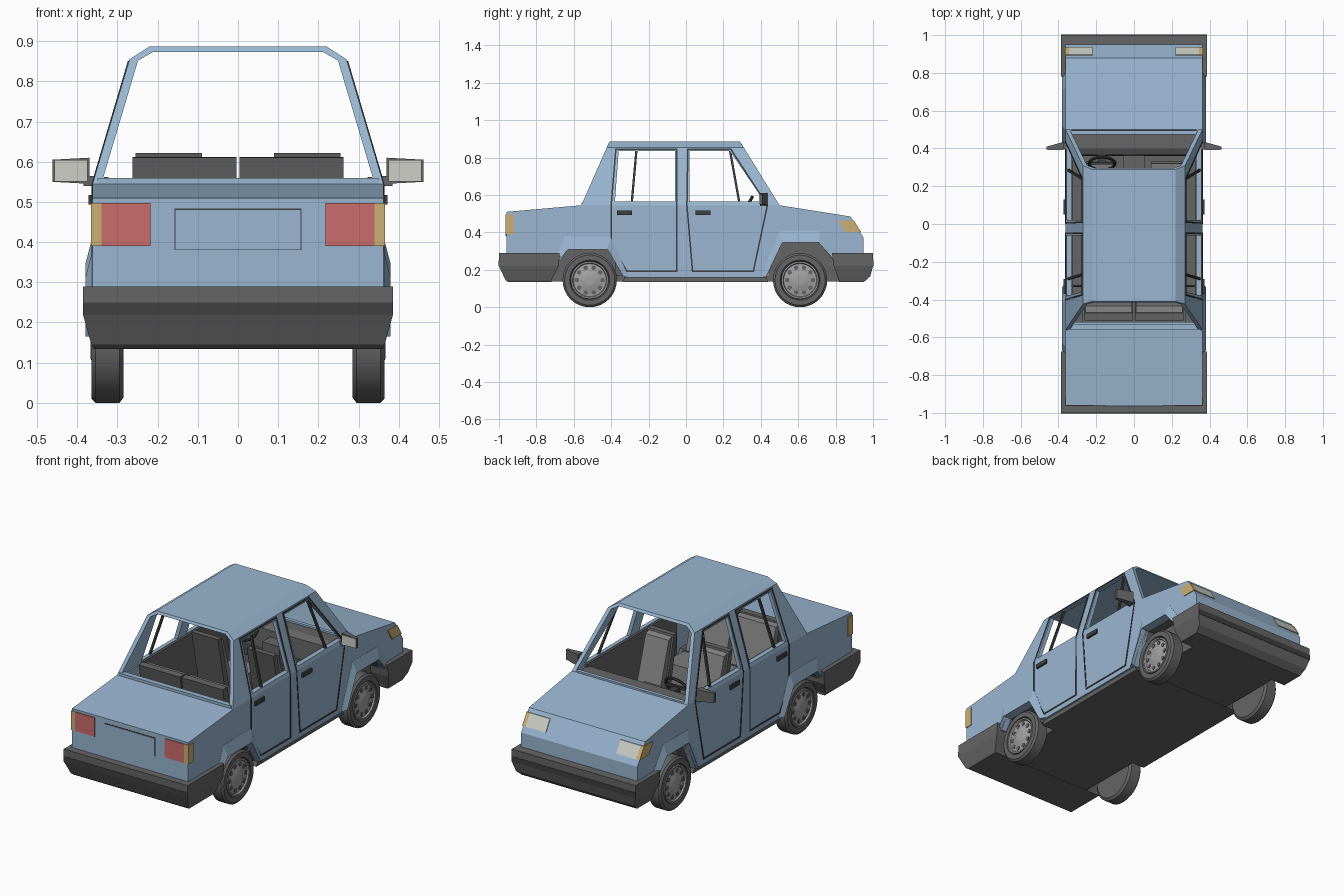
import bpy, bmesh, math
from mathutils import Vector, Matrix

if "Cube" in bpy.data.objects:
    bpy.data.objects.remove(bpy.data.objects["Cube"], do_unlink=True)


def material(name, r, g, b):
    m = bpy.data.materials.new(name)
    m.use_nodes = True
    m.diffuse_color = (r, g, b, 1)
    m.node_tree.nodes["Principled BSDF"].inputs["Base Color"].default_value = (r, g, b, 1)
    return m


BLUE = material("blue paint", .32, .47, .64)
GREY = material("dark grey plastic", .13, .13, .13)
BLACK = material("black trim", .05, .05, .05)
SEAT = material("grey fabric", .22, .22, .22)
HUB = material("light grey metal", .36, .36, .36)
WHITE = material("clear lamp", .62, .62, .58)
RED = material("red lamp", .60, .15, .15)
AMBER = material("amber lamp", .60, .43, .18)


def build(name, mat, solids, smooth=False):
    """Each solid is a list of rings with equal point counts, bridged and capped."""
    bm = bmesh.new()
    for rings in solids:
        rows = [[bm.verts.new(p) for p in ring] for ring in rings]
        n = len(rows[0])
        for a, b in zip(rows, rows[1:]):
            for i in range(n):
                j = (i + 1) % n
                bm.faces.new((a[i], a[j], b[j], b[i]))
        bm.faces.new(rows[0][::-1])
        bm.faces.new(rows[-1])
    bmesh.ops.recalc_face_normals(bm, faces=bm.faces)
    mesh = bpy.data.meshes.new(name)
    bm.to_mesh(mesh)
    bm.free()
    mesh.materials.append(mat)
    ob = bpy.data.objects.new(name, mesh)
    bpy.context.collection.objects.link(ob)
    if smooth:
        bpy.ops.object.select_all(action="DESELECT")
        ob.select_set(True)
        bpy.context.view_layer.objects.active = ob
        bpy.ops.object.shade_smooth_by_angle(angle=math.radians(35))
    return ob


def both(solids):
    flip = [[[(-x, y, z) for x, y, z in r] for r in s] for s in solids]
    return solids + flip


def prism(pts, x0, x1):
    return [[(x, y, z) for y, z in pts] for x in (x0, x1)]


def box(x0, x1, y0, y1, z0, z1):
    return prism([(y0, z0), (y1, z0), (y1, z1), (y0, z1)], x0, x1)


def side_x(z):
    """Outer body surface: upright below the belt line, leaning in above it."""
    return .362 - .297 * max(0, z - .545)


def rear_y(z):
    return -.56 + .441 * (z - .545)


def front_y(z):
    return .5 - .618 * (z - .545)


def panel(pts, out=0, t=.022):
    return [[(side_x(z) + o, y, z) for y, z in pts] for o in (out, out - t)]


def strips(path, w=.008, out=.003, t=.006):
    res = []
    for a, b in zip(path, path[1:]):
        a, b = Vector(a), Vector(b)
        d = (b - a).normalized() * w / 2
        n = Vector((-d.y, d.x))
        res.append(panel([a - d + n, b + d + n, b + d - n, a - d - n], out, t))
    return res


def disc(x, r, cy, cz, n=32):
    return [(x, cy + r * math.cos(k * math.tau / n), cz + r * math.sin(k * math.tau / n))
            for k in range(n)]


# Body sides with wheel openings, and the boot and bonnet blocks
rear_arch = [(-.33, .16), (-.42, .31), (-.63, .31), (-.67, .25)]
front_arch = [(.79, .25), (.71, .345), (.515, .345), (.43, .16)]
wall = [(-.96, .25), (-.96, .51), (-.56, .545), (.5, .545), (.88, .485), (.95, .37),
        (.95, .25)] + front_arch + rear_arch
build("body_sides", BLUE, both([panel(wall, 0, .03)]))
build("boot", BLUE, [prism([(-.96, .25), (-.96, .51), (-.56, .545), (-.52, .545), (-.52, .40),
                            (-.70, .40), (-.70, .25)], -.361, .361)])
build("bonnet", BLUE, [prism([(.95, .25), (.95, .37), (.88, .485), (.5, .545), (.48, .53),
                              (.48, .43), (.80, .43), (.80, .25)], -.361, .361)])

# Cabin frame: pillars, rails and belt line
pillars = [
    [(rear_y(.545), .545), (front_y(.545), .545), (front_y(.565), .565), (rear_y(.565), .565)],
    [(rear_y(.565), .565), (-.38, .565), (-.36, .835), (rear_y(.835), .835)],
    [(-.06, .565), (.02, .565), (.02, .835), (-.06, .835)],
    [(.42, .565), (front_y(.565), .565), (front_y(.835), .835), (.235, .835)],
    [(rear_y(.835), .835), (front_y(.835), .835), (front_y(.855), .855), (rear_y(.855), .855)],
]
build("cabin_pillars", BLUE, both([panel(p) for p in pillars]))

# Roof with chamfered edges and raked ends
section = [(-.27, .855), (-.22, .887), (.22, .887), (.27, .855), (.248, .852),
           (.212, .873), (-.212, .873), (-.248, .852)]
build("roof", BLUE, [[[(x, f(z), z) for x, z in section] for f in (rear_y, front_y)]])
build("window_sills", BLUE, [box(-.35, .35, -.56, -.53, .54, .56),
                             box(-.35, .35, .475, .495, .535, .552)])

# Wheel arch flares
flares = []
for outer, inner in (
    ([(-.685, .29), (-.65, .378), (-.40, .378), (-.305, .165)],
     [(-.67, .26), (-.63, .31), (-.42, .31), (-.335, .165)]),
    ([(.40, .165), (.50, .41), (.72, .41), (.805, .29)],
     [(.43, .165), (.515, .345), (.71, .345), (.785, .26)])):
    for i in range(3):
        o0, o1, i1, i0 = outer[i], outer[i + 1], inner[i + 1], inner[i]
        flares.append([[(.355, *o0), (.355, *o1), (.355, *i1), (.355, *i0)],
                       [(.363, *o0), (.363, *o1), (.38, *i1), (.38, *i0)]])
build("arch_flares", BLUE, both(flares))

# Wheel arch liners
liners = []
for arch in (rear_arch, front_arch):
    for (y0, z0), (y1, z1) in zip(arch, arch[1:]):
        liners.append(prism([(y0, z0), (y1, z1), (y1, z1 + .02), (y0, z0 + .02)], .26, .352))
build("arch_liners", GREY, both(liners))

# Underbody with floor pan and sills
build("underbody", GREY, [
    prism([(-.95, .137), (-.95, .38), (-.36, .36), (-.36, .17), (.44, .17), (.44, .42),
           (.93, .40), (.93, .137)], -.275, .275),
    prism([(-.34, .135), (-.325, .168), (.425, .168), (.44, .135)], -.352, .352)])


# Bumpers wrapping round both ends
def bumper(rows):
    return [[(-x, a, z), (x, a, z), (x, b, z), (-x, b, z)] for x, a, b, z in rows]


build("rear_bumper", GREY, [bumper([(.386, -1, -.675, .29), (.386, -1, -.68, .22),
                                    (.365, -.965, -.72, .145), (.36, -.95, -.72, .134)])])
build("front_bumper", GREY, [bumper([(.386, 1, .78, .29), (.386, 1, .79, .22),
                                     (.37, .985, .81, .165), (.36, .95, .82, .134)])])
build("bumper_strips", BLACK, [box(-.386, .386, -1.002, -.995, .22, .25),
                               box(-.386, .386, .995, 1.002, .22, .25)])

# Door seams, window trims and quarter-light bars
rear_door = [(-.375, .845), (-.40, .545), (-.40, .33), (-.315, .192), (-.05, .192),
             (-.05, .545), (-.05, .845), (-.375, .845)]
front_door = [(.01, .845), (.005, .545), (.035, .192), (.36, .192), (.435, .545),
              (.24, .845), (.01, .845)]
build("door_seams", BLACK, both(strips(rear_door) + strips(front_door)))
build("quarter_bars", BLACK, both(strips([(-.29, .56), (-.265, .84)], .012, -.004, .012)
                                  + strips([(.285, .56), (.235, .84)], .012, -.004, .012)))
build("door_handles", BLACK, both([box(.358, .372, y, y + .08, .493, .517) for y in (-.37, .05)]))
build("door_trims", GREY, both([box(.322, .334, -.38, .42, .17, .562)]))

# Lamps and rear number panel
build("tail_lamps", RED, both([box(.218, .34, -.964, -.955, .39, .497)]))
build("tail_indicators", AMBER, both([box(.34, .366, -.964, -.92, .39, .497)]))


def nose(x0, x1, back, out=.004):
    """Lamp block following the sloping nose."""
    y0, y1 = .893 + out, .932 + out
    return prism([(y0 - back, .465), (y0, .465), (y1, .402), (y1 - back, .402)], x0, x1)


build("headlamps", WHITE, both([nose(.22, .345, .008)]))
build("front_indicators", AMBER, both([nose(.345, .366, .085)]))
build("number_panel", BLUE, [box(-.155, .155, -.965, -.955, .38, .48)])
build("number_panel_edge", BLACK, [box(-.157, .157, -.962, -.955, .478, .483)]
      + both([box(.154, .158, -.962, -.955, .38, .483)]))

# Door mirrors
build("mirror_housings", GREY, both([
    [[(.37, .395, .545), (.37, .395, .61), (.37, .435, .61), (.37, .435, .545)],
     [(.462, .395, .55), (.462, .395, .605), (.462, .41, .605), (.462, .41, .55)]],
    box(.345, .385, .395, .43, .54, .565)]))
build("mirror_glass", WHITE, both([box(.375, .457, .391, .397, .551, .604)]))

# Wheels with drilled hubs
for label, cy in (("rear", -.515), ("front", .61)):
    def turned(rows):
        return [disc(x, r, cy, .145) for x, r in rows]
    build(label + "_tyres", GREY, both([turned([
        (.285, .10), (.285, .132), (.295, .145), (.355, .145), (.365, .134),
        (.365, .107), (.35, .10)])]), True)
    build(label + "_hubs", HUB, both([turned([
        (.345, .102), (.364, .10), (.364, .092), (.356, .088), (.36, .05),
        (.367, .035), (.367, .02)])]), True)
    holes = []
    for k in range(10):
        a = k * math.tau / 10
        hy, hz = cy + .069 * math.cos(a), .145 + .069 * math.sin(a)
        holes.append([disc(x, .012, hy, hz, 10) for x in (.354, .361)])
    build(label + "_hub_holes", GREY, both(holes))

# Seats: dark shells with lighter cushions
front_back = [(-.05, .622), (-.02, .622), (.06, .28), (.02, .28)]
front_pad = [(-.02, .612), (.01, .60), (.10, .31), (.05, .30)]
rear_back = [(-.51, .61), (-.47, .612), (-.40, .33), (-.46, .33)]
rear_pad = [(-.47, .605), (-.435, .60), (-.36, .35), (-.41, .34)]
build("seat_shells", GREY, both([
    prism(front_back, .09, .255), prism(rear_back, .004, .262),
    box(.10, .245, .04, .31, .17, .27)]))
build("seat_cushions", SEAT, both([
    prism(front_pad, .10, .245), prism(rear_pad, .01, .256),
    prism([(.03, .27), (.03, .31), (.32, .335), (.33, .27)], .09, .255),
    prism([(-.42, .25), (-.42, .35), (-.17, .37), (-.16, .25)], .004, .262)]))

# Dashboard, console and steering wheel
build("dashboard", GREY, [prism([(.38, .34), (.36, .42), (.365, .525), (.40, .545), (.485, .542),
                                 (.485, .34)], -.335, .335),
                          box(-.055, .055, .29, .40, .17, .49)])
tilt = Matrix.Translation((-.17, .32, .53)) @ Matrix.Rotation(math.radians(60), 4, "X")
bpy.ops.mesh.primitive_torus_add(major_radius=.068, minor_radius=.008,
                                 major_segments=24, minor_segments=8)
wheel = bpy.context.object
wheel.name = "steering_wheel"
wheel.matrix_world = tilt
wheel.data.materials.append(BLACK)
build("steering_column", BLACK, [box(-.19, -.15, .32, .38, .49, .53),
                                 box(-.235, -.105, .316, .328, .522, .538)])
